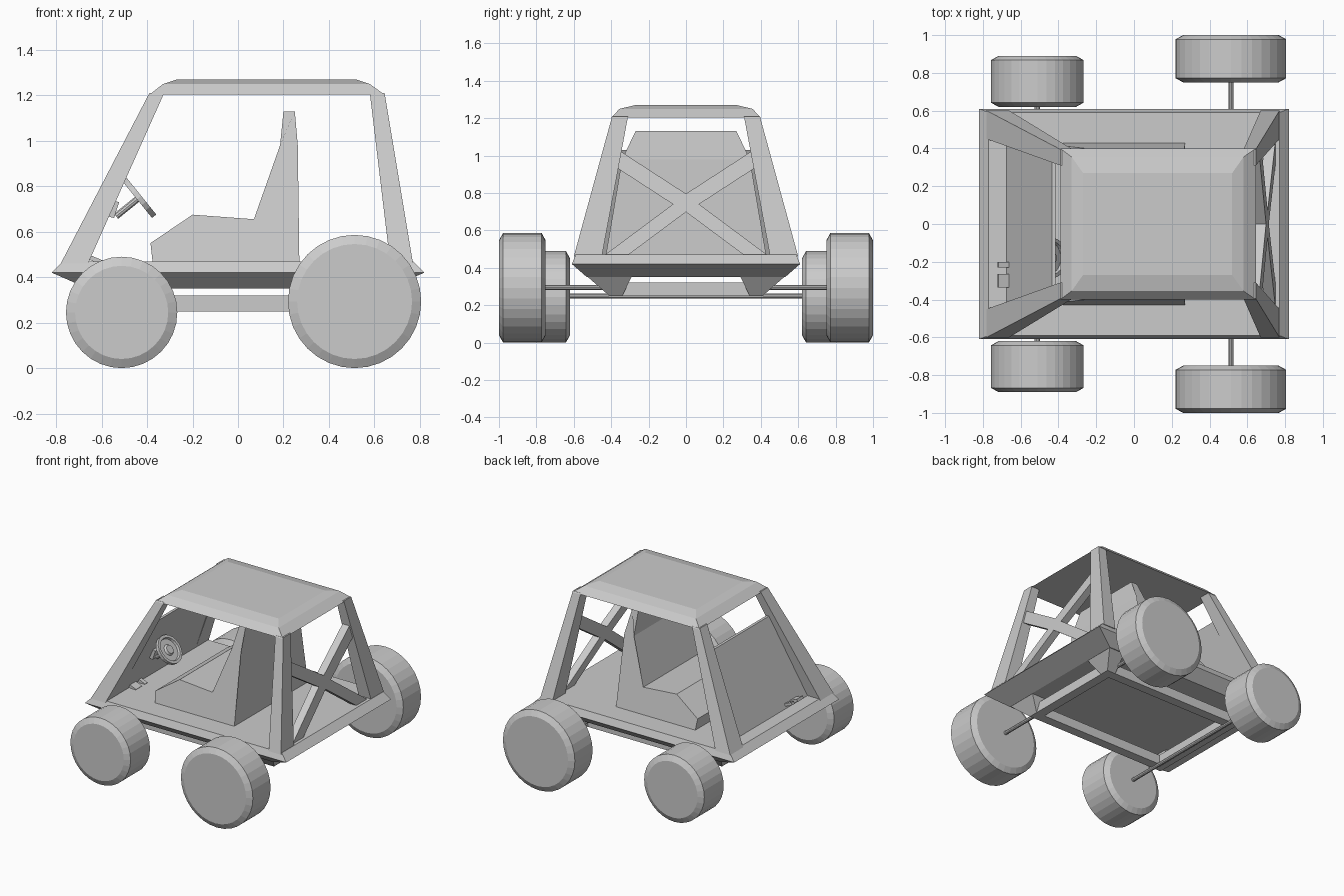
import bpy, bmesh, math
from mathutils import Vector

if "Cube" in bpy.data.objects:
    bpy.data.objects.remove(bpy.data.objects["Cube"])

grey = bpy.data.materials.new("light grey")
grey.diffuse_color = (0.6, 0.6, 0.6, 1)
grey.use_nodes = True
grey.node_tree.nodes["Principled BSDF"].inputs["Base Color"].default_value = grey.diffuse_color


def finish(name, bm):
    bmesh.ops.recalc_face_normals(bm, faces=bm.faces)
    me = bpy.data.meshes.new(name)
    bm.to_mesh(me)
    bm.free()
    me.materials.append(grey)
    ob = bpy.data.objects.new(name, me)
    bpy.context.collection.objects.link(ob)
    return ob


def skin(name, loops):
    """Join equal-length point loops into one closed solid."""
    bm = bmesh.new()
    rows = [[bm.verts.new(p) for p in loop] for loop in loops]
    n = len(rows[0])
    for a, b in zip(rows, rows[1:]):
        for i in range(n):
            j = (i + 1) % n
            bm.faces.new((a[i], a[j], b[j], b[i]))
    bm.faces.new(rows[0])
    bm.faces.new(rows[-1])
    return finish(name, bm)


def loft(name, rings):
    """Stack of rectangles (x0, x1, y0, y1, z)."""
    return skin(name, [[(a, c, z), (b, c, z), (b, d, z), (a, d, z)]
                       for a, b, c, d, z in rings])


def lathe(name, centre, axis, profile, n=32):
    """Round solid; profile is (distance along axis, radius)."""
    q = Vector(axis).to_track_quat('Z', 'Y')
    c = Vector(centre)
    return skin(name, [[c + q @ Vector((r * math.cos(2 * math.pi * i / n),
                                        r * math.sin(2 * math.pi * i / n), t))
                        for i in range(n)] for t, r in profile])


def beam(name, p, q, side, w, t):
    """Rectangular bar from p to q; side is roughly the thickness direction."""
    p, q = Vector(p), Vector(q)
    d = (q - p).normalized()
    u = d.cross(Vector(side)).normalized() * w / 2
    v = d.cross(u).normalized() * t / 2
    return skin(name, [[e + u + v, e - u + v, e - u - v, e + u - v] for e in (p, q)])


def brace(p, q, w, t):
    """Flat bar in the leaning rear plane; p and q are (y, z)."""
    dy, dz = q[0] - p[0], q[1] - p[1]
    k = w / 2 / math.hypot(dy, dz)
    loops = []
    for y, z in (p, q):
        pts = [(y - dz * k, z + dy * k), (y + dz * k, z - dy * k)]
        (y0, z0), (y1, z1) = pts
        x0, x1 = .72 - .15 * (z0 - .47), .72 - .15 * (z1 - .47)
        loops.append([(x0 - t, y0, z0), (x0 + t, y0, z0),
                      (x1 + t, y1, z1), (x1 - t, y1, z1)])
    return skin("rear_brace", loops)


# Deck with flared rim
loft("deck", [(-.66, .66, -.53, .53, .35), (-.82, .82, -.61, .61, .42),
              (-.77, .77, -.59, .59, .47)])

# Roof
loft("roof", [(-.39, .645, -.4, .4, 1.203), (-.33, .58, -.355, .355, 1.25),
              (-.27, .52, -.27, .27, 1.27)])

for s in (-1, 1):
    # Cage pillars
    loft("front_pillar", [(-.78, -.66, s * .45, s * .6, .46),
                          (-.39, -.325, s * .31, s * .395, 1.21)])
    loft("rear_pillar", [(.67, .77, s * .45, s * .6, .46),
                         (.58, .645, s * .31, s * .395, 1.21)])
    # Lower frame rails and corner posts
    loft("side_rail", [(-.58, .58, s * .34, s * .41, z) for z in (.25, .32)])
    loft("end_rail", [(s * .51, s * .58, -.41, .41, z) for z in (.25, .32)])
    for e in (-1, 1):
        loft("corner_post", [(e * .51, e * .58, s * .34, s * .41, .25),
                             (e * .53, e * .66, s * .29, s * .53, .355)])
    # Crossed rear braces
    brace((s * .37, .985), (0, .745), .085, .028)
    brace((0, .745), (s * .41, .44), .075, .028)
    # Wheels
    for name, x, r, y0, y1 in (("front_wheel", -.512, .245, .62, .89),
                               ("rear_wheel", .513, .293, .75, 1.0)):
        w = y1 - y0
        lathe(name, (x, s * y0, r), (0, s, 0),
              [(0, r - .04), (.022, r), (w - .022, r), (w, r - .04)])

# Axles
lathe("front_axle", (-.512, -.65, .25), (0, 1, 0), [(0, .014), (1.3, .014)], 10)
lathe("rear_axle", (.513, -.78, .295), (0, 1, 0), [(0, .014), (1.56, .014)], 10)

# Half-height front panel leaning between the pillars
skin("front_panel", [[(-.68, s * .46, .46), (-.435, s * .365, 1.03),
                      (-.415, s * .365, 1.03), (-.66, s * .46, .46)]
                     for s in (-1, 1)])

# Seat cushion, side bolsters and backrest: side profile, narrowing with height
profile = [(-.375, .46), (-.385, .55), (-.2, .675), (.07, .655), (.185, .98),
           (.2, 1.13), (.25, 1.13), (.263, .98), (.27, .46)]


def half(z):
    return .27 if z > 1.1 else .43 - .17 * (z - .46)


skin("seat", [[(x, s * half(z), z) for x, z in profile] for s in (-1, 1)])

# Steering wheel, column and mount
c, ax = Vector((-.435, -.18, .75)), Vector((.78, 0, .63))
lathe("steering_wheel", c, ax, [(-.012, .085), (-.012, .105), (.012, .105),
                                (.012, .085), (-.004, .08), (-.004, .04),
                                (.01, .03)], 20)
lathe("steering_column", c - ax * .13, ax, [(0, .015), (.13, .015)], 10)
beam("steering_mount", (-.562, -.18, .665), (-.54, -.18, .735), (1, 0, 0), .07, .035)

# Pedals
for y, w in ((-.215, .03), (-.3, .07)):
    beam("pedal", (-.72, y, .515), (-.6, y, .465), (0, 0, 1), w, .02)
